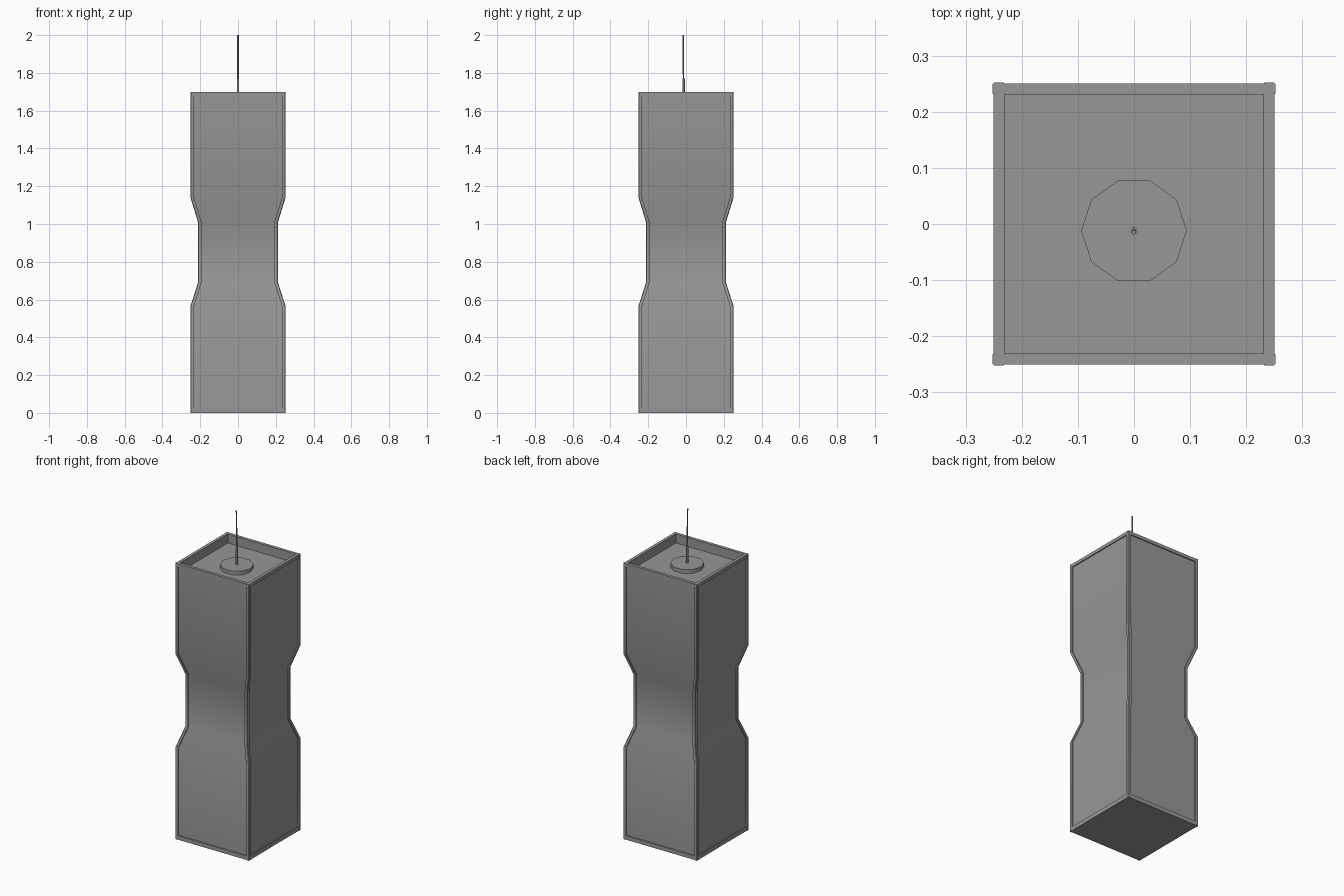
import bpy, bmesh, math

if "Cube" in bpy.data.objects:
    bpy.data.objects.remove(bpy.data.objects["Cube"])

# (half width, height) silhouette of the waisted lantern
PROFILE = [(0.25, 0.0), (0.25, 0.565), (0.21, 0.69),
           (0.21, 1.01), (0.25, 1.14), (0.25, 1.70)]

# Dark grey finish
DARK = bpy.data.materials.new("dark_grey")
DARK.diffuse_color = (0.31, 0.31, 0.31, 1.0)
DARK.use_nodes = True
DARK.node_tree.nodes["Principled BSDF"].inputs["Base Color"].default_value = DARK.diffuse_color


def loft(name, rings, closed=False, angle=30):
    """Skin equal-length rings of points; smooth below the given angle."""
    bm = bmesh.new()
    vs = [[bm.verts.new(p) for p in r] for r in rings]
    n = len(vs[0])
    pairs = list(zip(vs, vs[1:])) + ([(vs[-1], vs[0])] if closed else [])
    for a, b in pairs:
        for i in range(n):
            j = (i + 1) % n
            bm.faces.new((a[i], a[j], b[j], b[i]))
    if not closed:
        bm.faces.new(vs[0][::-1])
        bm.faces.new(vs[-1])
    bmesh.ops.recalc_face_normals(bm, faces=bm.faces[:])
    me = bpy.data.meshes.new(name)
    bm.to_mesh(me)
    bm.free()
    me.materials.append(DARK)
    ob = bpy.data.objects.new(name, me)
    bpy.context.collection.objects.link(ob)
    bpy.ops.object.select_all(action='DESELECT')
    ob.select_set(True)
    bpy.context.view_layer.objects.active = ob
    bpy.ops.object.shade_smooth_by_angle(angle=math.radians(angle))
    return ob


def square(h, z):
    return [(-h, -h, z), (h, -h, z), (h, h, z), (-h, h, z)]


def circle(r, z, n, cy=-0.012):
    return [(r * math.cos(2 * math.pi * i / n),
             cy + r * math.sin(2 * math.pi * i / n), z) for i in range(n)]


# Recessed panels with the sunken top tray
inset = 0.006
body = [square(h - inset, z) for h, z in PROFILE[:-1]]
body[0] = square(0.25 - inset, 0.002)
body += [square(0.25 - inset, 1.69), square(0.231, 1.69), square(0.231, 1.645)]
loft("shade_panels", body)

# Corner posts following the waist
for name, sx, sy in (("front_left", -1, -1), ("front_right", 1, -1),
                     ("back_left", -1, 1), ("back_right", 1, 1)):
    rings = []
    for h, z in PROFILE:
        o, i, c = h + 0.002, h - 0.017, h - 0.001
        section = [(i, i), (o, i), (o, c), (c, o), (i, o)]
        rings.append([(sx * x, sy * y, z) for x, y in section])
    loft(name + "_post", rings)

# Top rim and bottom rail
for name, z0, z1 in (("top_rim", 1.68, 1.70), ("bottom_rail", 0.0, 0.025)):
    loft(name, [square(0.25, z0), square(0.25, z1),
                square(0.231, z1), square(0.231, z0)], closed=True)

# Base plate closing the underside
loft("base_plate", [square(0.24, 0.0), square(0.24, 0.01)])

# Disc in the tray, cable sleeve and hanging cable
loft("cable_disc", [circle(0.094, 1.64, 10), circle(0.094, 1.668, 10)], angle=40)
loft("cable_sleeve", [circle(0.006, 1.66, 10), circle(0.006, 1.77, 10)], angle=40)
loft("hanging_cable", [circle(0.004, 1.66, 10), circle(0.004, 1.85, 10, -0.014),
                       circle(0.004, 2.0, 10, -0.015)], angle=40)
